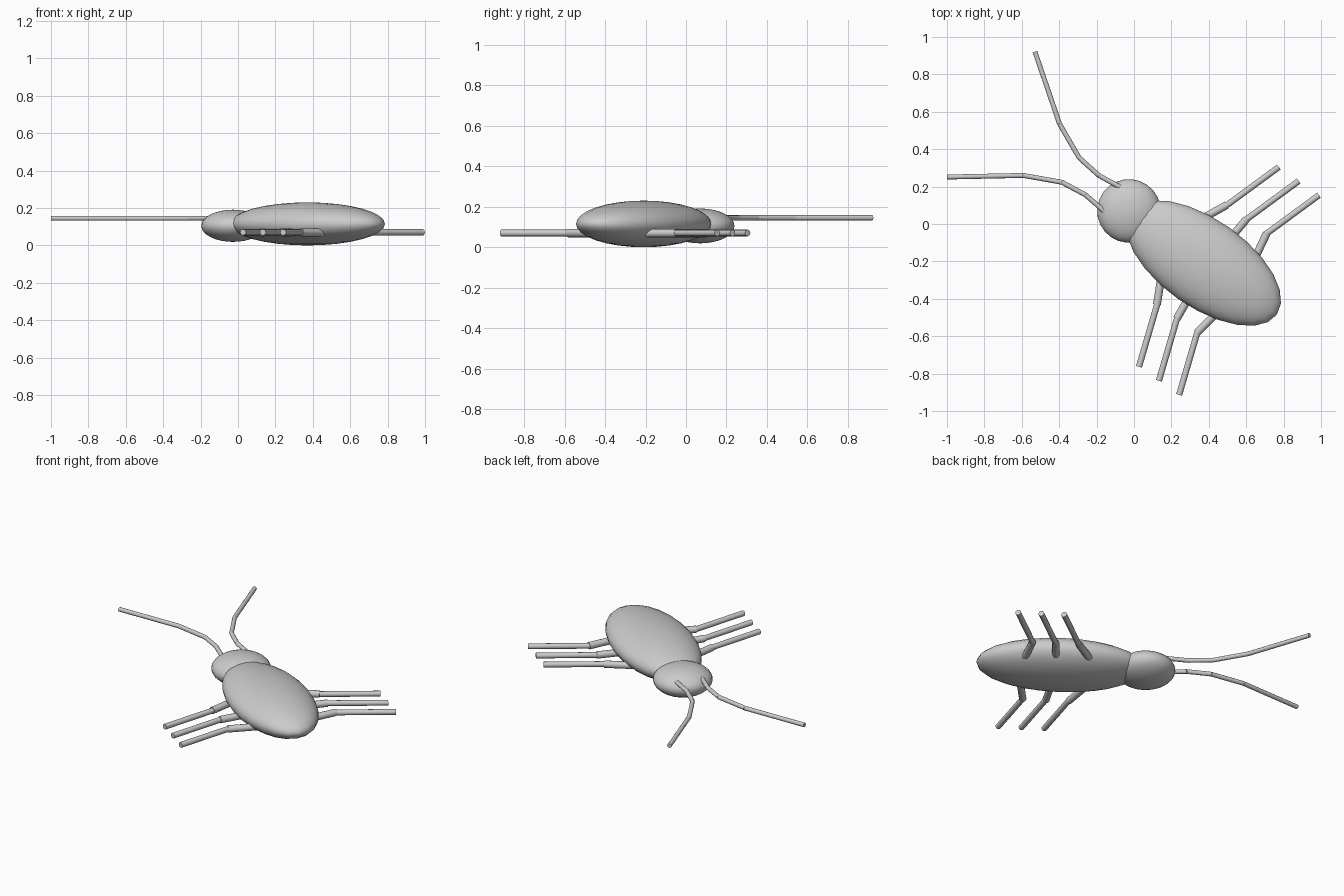
import bpy
from math import radians
from mathutils import Matrix, Vector

if "Cube" in bpy.data.objects:
    bpy.data.objects.remove(bpy.data.objects["Cube"])

# Insect frame: +x runs from head to tail, y is sideways; turned 35 degrees
FRAME = Matrix.Translation((-0.027, 0.07, 0)) @ Matrix.Rotation(radians(-35), 4, 'Z')


def smooth(angle):
    bpy.ops.object.shade_smooth_by_angle(angle=radians(angle))


def ellipsoid(name, centre, radii):
    bpy.ops.mesh.primitive_uv_sphere_add(segments=24, ring_count=16, radius=1)
    ob = bpy.context.object
    ob.name = name
    ob.matrix_world = FRAME @ Matrix.Translation(centre) @ Matrix.Diagonal((*radii, 1))
    smooth(50)


def rod(name, a, b, radius):
    a, b = FRAME @ Vector(a), FRAME @ Vector(b)
    d = b - a
    bpy.ops.mesh.primitive_cylinder_add(vertices=12, radius=radius, depth=d.length)
    ob = bpy.context.object
    ob.name = name
    ob.matrix_world = Matrix.Translation((a + b) / 2) @ d.to_track_quat('Z', 'Y').to_matrix().to_4x4()
    smooth(40)


# Body and head
ellipsoid("body", (0.486, 0, 0.115), (0.48, 0.235, 0.115))
ellipsoid("head", (0.0, 0, 0.105), (0.17, 0.17, 0.086))

ANTENNA = [(-0.10, 0.078), (-0.24, 0.063), (-0.381, 0.08), (-0.572, 0.169), (-0.90, 0.409)]
LEGS = [("front", 0.30, 0.41), ("middle", 0.52, 0.54), ("rear", 0.71, 0.672)]

for side, s in (("left", 1), ("right", -1)):
    # Bent antennae
    pts = [(x, y * s, 0.145) for x, y in ANTENNA]
    for i in range(len(pts) - 1):
        rod(f"{side}_antenna_{i + 1}", pts[i], pts[i + 1], 0.013)
    # Two-part legs: thick upper, thin lower
    for name, root, knee in LEGS:
        rod(f"{side}_{name}_upper_leg", (root, 0.10 * s, 0.07), (knee, 0.325 * s, 0.07), 0.021)
        rod(f"{side}_{name}_lower_leg", (knee - 0.004, 0.31 * s, 0.07),
            (knee + 0.112, 0.652 * s, 0.07), 0.0165)
